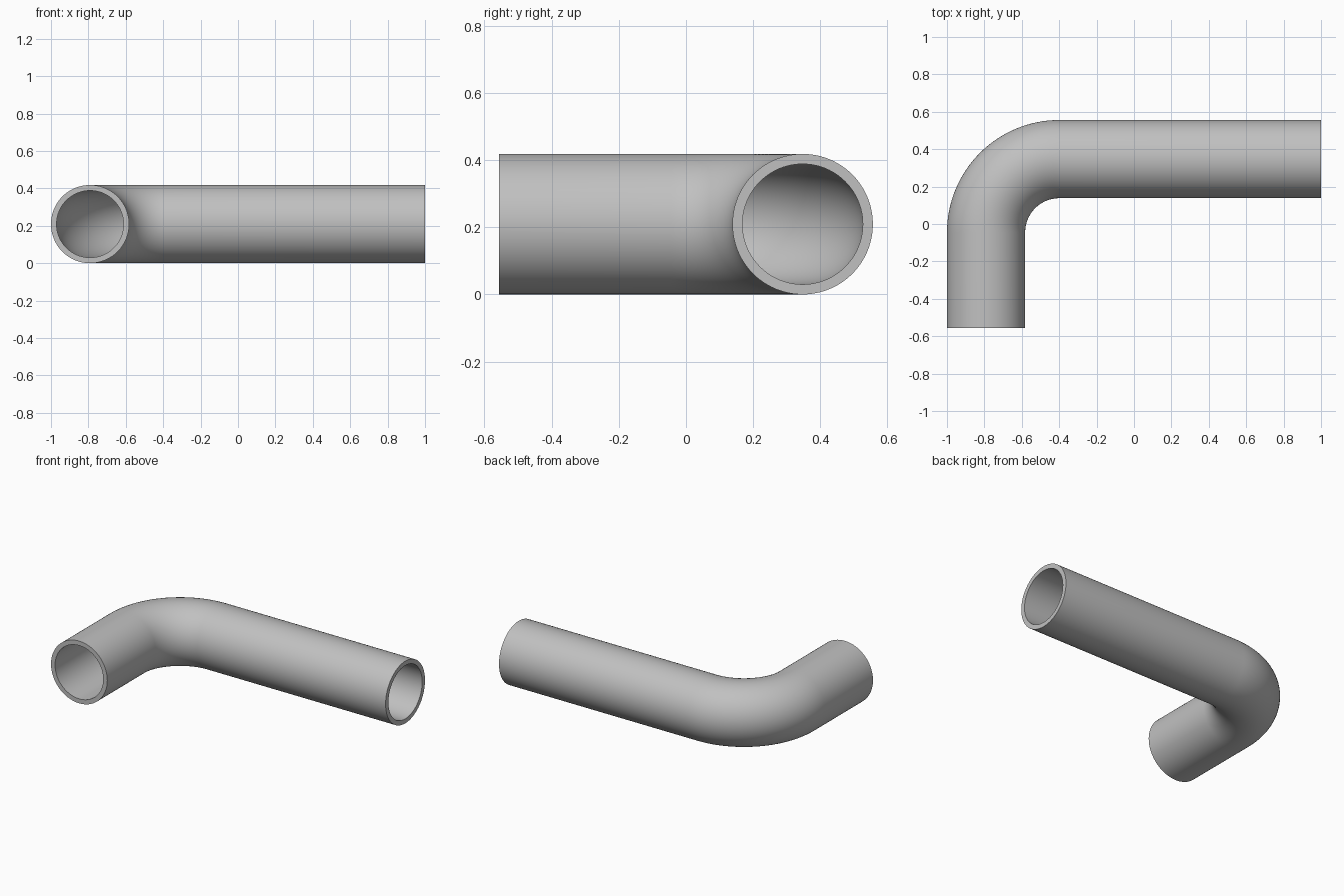
import bpy, bmesh, math
from mathutils import Vector

cube = bpy.data.objects.get("Cube")
if cube:
    bpy.data.objects.remove(cube)

OUTER, INNER = 0.209, 0.179      # pipe radii
BEND = 0.392                     # centreline bend radius
CX, CY = -0.791, 0.347           # centrelines of the short and long legs
SIDES, STEPS = 96, 32

grey = bpy.data.materials.new("light grey metal")
grey.use_nodes = True
colour = (0.53, 0.53, 0.53, 1)
grey.diffuse_color = colour
grey.node_tree.nodes["Principled BSDF"].inputs["Base Color"].default_value = colour

# Centreline stations: short leg, quarter bend, long leg (point, outward side)
bend_centre = Vector((CX + BEND, CY - BEND, OUTER))
stations = [(Vector((CX, -0.556, OUTER)), Vector((-1, 0, 0)))]
for i in range(STEPS + 1):
    a = math.pi / 2 * i / STEPS
    side = Vector((-math.cos(a), math.sin(a), 0))
    stations.append((bend_centre + side * BEND, side))
stations.append((Vector((1, CY, OUTER)), Vector((0, 1, 0))))

bm = bmesh.new()


def ring(centre, side, radius):
    angles = [2 * math.pi * k / SIDES for k in range(SIDES)]
    return [bm.verts.new(centre + radius * (side * math.cos(t) + Vector((0, 0, math.sin(t)))))
            for t in angles]


def bridge(a, b):
    for k in range(SIDES):
        n = (k + 1) % SIDES
        bm.faces.new((a[k], a[n], b[n], b[k]))


# Outer wall forwards, inner wall backwards; closing the loop makes both end rims
loops = [ring(c, s, OUTER) for c, s in stations]
loops += [ring(c, s, INNER) for c, s in reversed(stations)]
for a, b in zip(loops, loops[1:] + loops[:1]):
    bridge(a, b)
bmesh.ops.recalc_face_normals(bm, faces=bm.faces)

mesh = bpy.data.meshes.new("bent_pipe")
bm.to_mesh(mesh)
bm.free()
mesh.materials.append(grey)
pipe = bpy.data.objects.new("bent_pipe", mesh)
bpy.context.collection.objects.link(pipe)

# Smooth walls with crisp rims
bpy.ops.object.select_all(action='DESELECT')
pipe.select_set(True)
bpy.context.view_layer.objects.active = pipe
bpy.ops.object.shade_smooth_by_angle(angle=math.radians(30))
